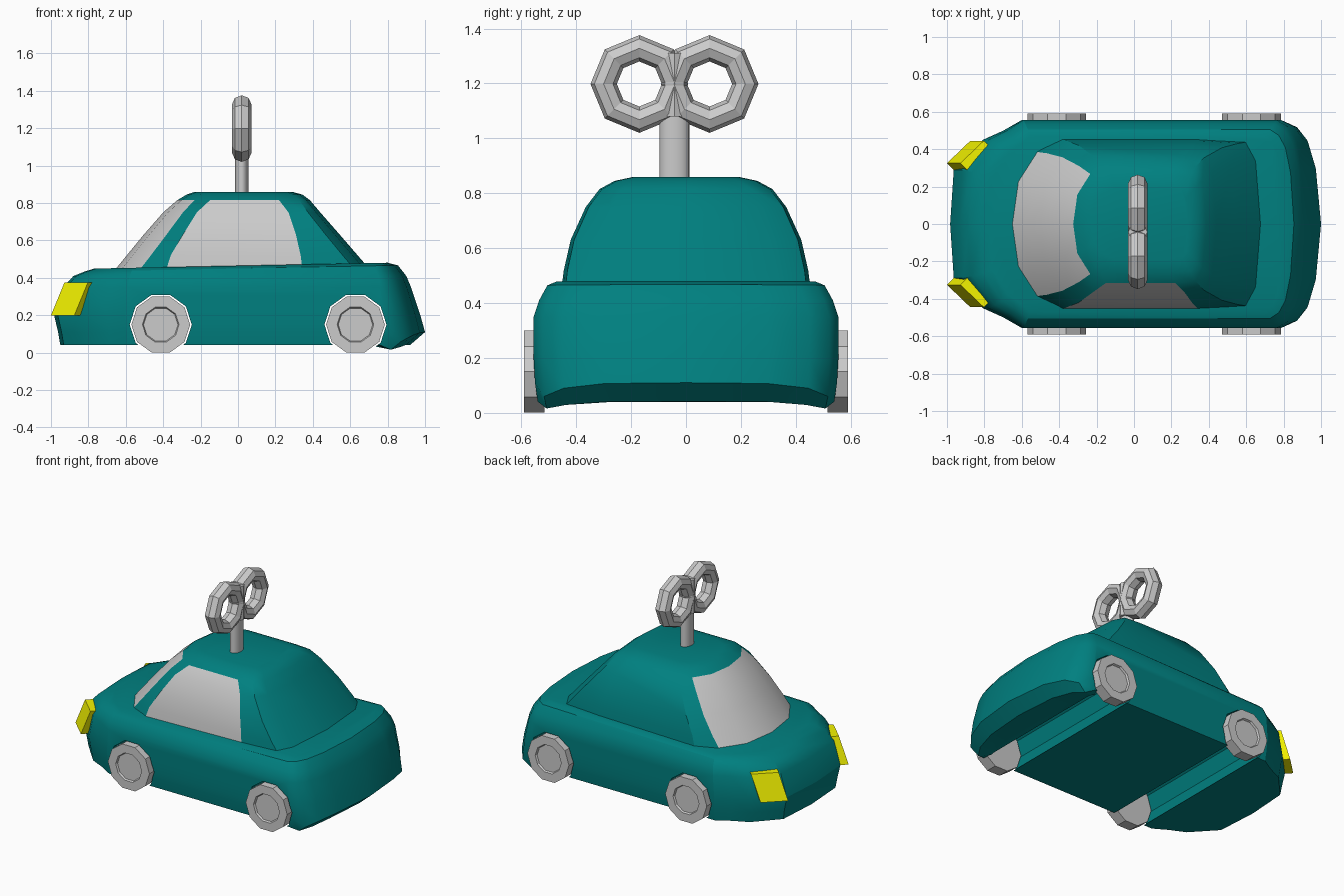
import bpy, bmesh
from math import sin, cos, pi

if "Cube" in bpy.data.objects:
    bpy.data.objects.remove(bpy.data.objects["Cube"])


def material(name, rgb):
    m = bpy.data.materials.new(name)
    m.diffuse_color = (*rgb, 1)
    m.use_nodes = True
    m.node_tree.nodes["Principled BSDF"].inputs["Base Color"].default_value = m.diffuse_color
    return m


TEAL = material("teal", (0, 0.216, 0.216))
YELLOW = material("yellow", (0.9, 0.9, 0))
GREY = material("grey", (0.53, 0.53, 0.53))


def mesh_object(name, verts, faces, mat=GREY):
    bm = bmesh.new()
    vs = [bm.verts.new(v) for v in verts]
    for f in faces:
        bm.faces.new([vs[i] for i in f])
    bmesh.ops.delete(bm, geom=[v for v in bm.verts if not v.link_faces], context='VERTS')
    bmesh.ops.recalc_face_normals(bm, faces=bm.faces)
    me = bpy.data.meshes.new(name)
    bm.to_mesh(me)
    bm.free()
    ob = bpy.data.objects.new(name, me)
    bpy.context.collection.objects.link(ob)
    me.materials.append(mat)
    return ob


def skin(rings):
    """Vertices, {(level, column): quad} and end caps of a stack of rings."""
    n = len(rings[0])
    verts = [p for r in rings for p in r]
    quads = {(k, j): (k*n + j, k*n + (j+1) % n, (k+1)*n + (j+1) % n, (k+1)*n + j)
             for k in range(len(rings) - 1) for j in range(n)}
    caps = [tuple(range(n)), tuple(range(len(verts) - n, len(verts)))]
    return verts, quads, caps


def both_sides(half):
    return half + [(x, -y, z) for x, y, z in half[-2:0:-1]]


def smooth(ob, angle=0.5):
    bpy.ops.object.select_all(action='DESELECT')
    ob.select_set(True)
    bpy.context.view_layer.objects.active = ob
    bpy.ops.object.shade_smooth_by_angle(angle=angle)


def solid(name, rings, mat=GREY):
    v, q, c = skin(rings)
    return mesh_object(name, v, list(q.values()) + c, mat)


def lathe_y(name, x, z, profile, n=10):
    return solid(name, [[(x + r*cos(2*pi*i/n), y, z + r*sin(2*pi*i/n)) for i in range(n)]
                        for r, y in profile])


def column(name, x, y, rx, ry, z0, z1, n):
    return solid(name, [[(x + rx*cos(2*pi*i/n), y + ry*sin(2*pi*i/n), z) for i in range(n)]
                        for z in (z0, z1)])


# Lower body: plan outlines stacked upward (z, front x, rear x, half width)
front = [(1, 0), (.96, .52), (.64, .81), (.41, .9), (.21, 1)]
rear = [(.5, 1), (.68, .94), (.82, .81), (.93, .54), (1, 0)]
levels = [(.04, -.94, .80, .50), (.041, -.95, .92, .54), (.11, -.962, 1.0, .55),
          (.2, -.983, .975, .555), (.35, -.935, .925, .555), (.41, -.88, .90, .535),
          (.45, -.82, .855, .505), (.465, -.77, .80, .47)]
DIP = {1: (0, .025, .012, 0, 0), 2: (0, .05, .02, .003, 0)}  # rear bumper corners hang lower
rings = []
for k, (z, xf, xr, w) in enumerate(levels):
    tilt = .02 if k > 5 else 0
    half = [(-.5 + (xf + .5)*f, w*y, z) for f, y in front]
    half += [(.6 + (xr - .6)*f, w*y, z - d)
             for (f, y), d in zip(rear, DIP.get(k, (0,)*5))]
    rings.append(both_sides([(x, y, h + tilt*x) for x, y, h in half]))
body = solid("lower_body", rings, TEAL)

# Wheel arches cut right through the body
WHEEL_X, WHEEL_Z = (-.413, .628), .15
for i, x in enumerate(WHEEL_X):
    cutter = lathe_y(f"arch_cutter_{i}", x, WHEEL_Z, [(.166, -1), (.166, 1)])
    cutter.data.materials[0] = TEAL
    cutter.hide_render = True
    mod = body.modifiers.new("arch", 'BOOLEAN')
    mod.operation = 'DIFFERENCE'
    mod.solver = 'EXACT'
    mod.object = cutter
    bpy.context.view_layer.objects.active = body
    bpy.ops.object.modifier_apply(modifier=mod.name)
    bpy.data.objects.remove(cutter)
smooth(body)

# Wheels with a shallow recessed hub
for end, x in zip(("front", "rear"), WHEEL_X):
    for side, s in (("right", -1), ("left", 1)):
        lathe_y(f"{end}_{side}_wheel", x, WHEEL_Z,
                [(r, s*y) for r, y in ((.157, .515), (.157, .59), (.098, .59), (.092, .578))])

# Cabin: (z, front x, rear x, half width, side window front x, side window rear x)
levels = [(.44, -.66, .71, .455, -.385, .345), (.52, -.595, .64, .445, -.36, .335),
          (.63, -.505, .545, .42, -.295, .31), (.75, -.40, .44, .365, -.22, .27),
          (.815, -.325, .385, .315, -.15, .22), (.845, -.275, .345, .26, -.12, .19),
          (.86, -.23, .29, .19, -.1, .15)]
rings = []
for z, xf, xr, w, a, b in levels:
    half = [(xf, 0), (xf + .07*w, .5*w), (xf + .29*w, .85*w), (a, w), (b, w),
            (xr - .18*w, .97*w), (xr - .06*w, .75*w), (xr, 0)]
    rings.append(both_sides([(x, y, z) for x, y in half]))
v, q, c = skin(rings)
shield = [f for (k, j), f in q.items() if k < 4 and j in (0, 1, 12, 13)]
window = [f for (k, j), f in q.items() if k < 4 and j == 10]
shell = [f for f in q.values() if f not in shield + window] + c
smooth(mesh_object("cabin", v, shell, TEAL))
smooth(mesh_object("windshield", v, shield))
smooth(mesh_object("side_window", v, window))

# Headlights: slanted plates over the front corners
for side, s in (("right", -1), ("left", 1)):
    outer = [(-1, .325, .2), (-.875, .445, .2), (-.803, .445, .375), (-.928, .325, .375)]
    inner = [(x + .04, y - .04, z) for x, y, z in outer]
    solid(f"{side}_headlight", [[(x, s*y, z) for x, y, z in r] for r in (outer, inner)], YELLOW)

# Wind-up key: oval shaft, two eight-sided rings and the web joining them
KX, KY = .02, -.042
smooth(column("key_shaft", KX, KY, .035, .054, .8, 1.1, 24))
column("key_web", KX, KY, .052, .045, 1.08, 1.31, 8)
for name, y in (("right", KY - .128), ("left", KY + .128)):
    bpy.ops.mesh.primitive_torus_add(location=(KX, y, 1.198), rotation=(0, pi/2, 0),
                                     major_segments=8, minor_segments=8,
                                     major_radius=.13, minor_radius=.048)
    ring = bpy.context.object
    ring.name = f"{name}_key_ring"
    ring.scale.z = 1.08
    ring.data.materials.append(GREY)
